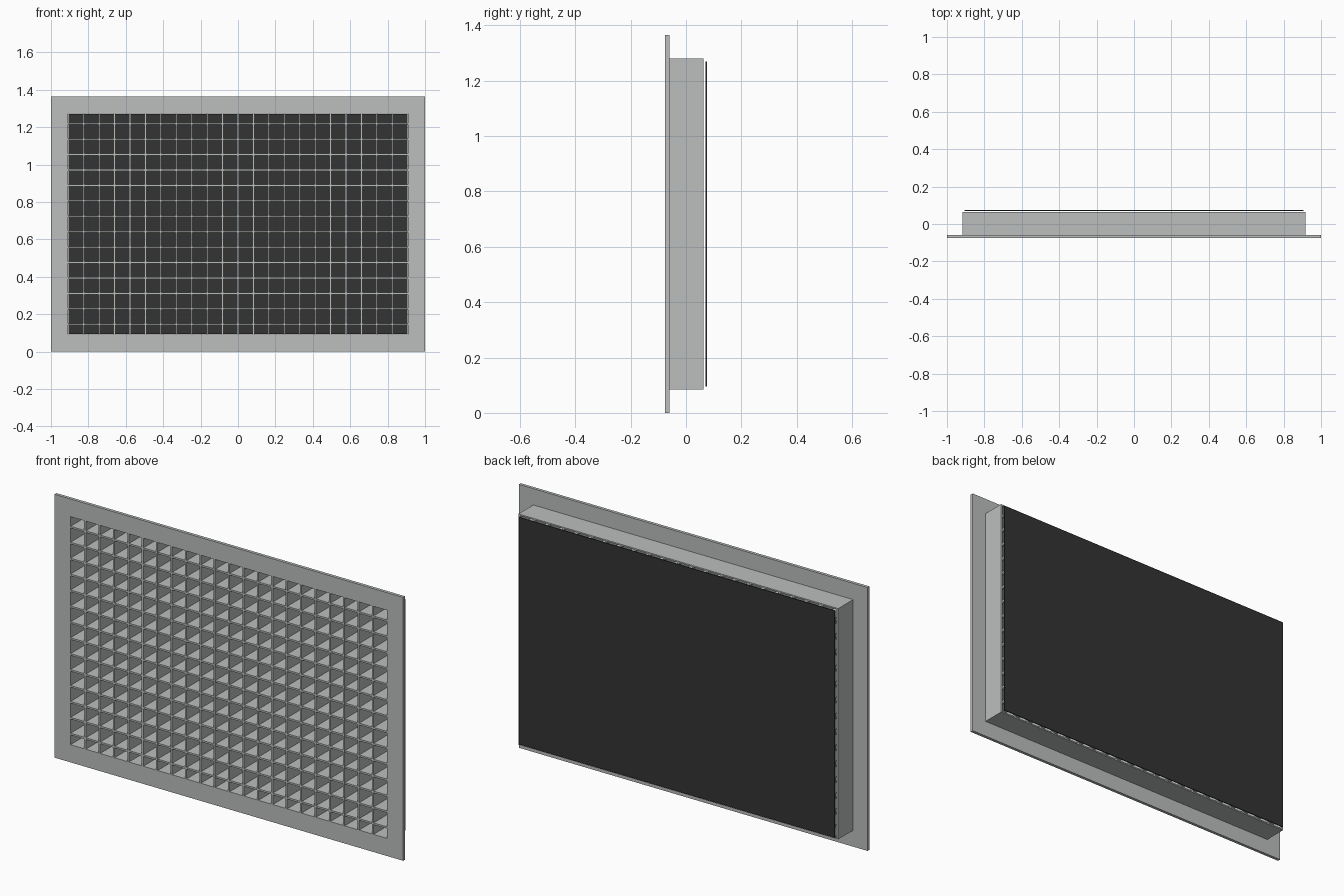
import bpy
import bmesh
from mathutils import Matrix, Vector

cube = bpy.data.objects.get("Cube")
if cube:
    bpy.data.objects.remove(cube, do_unlink=True)


def material(name, rgb):
    mat = bpy.data.materials.new(name)
    mat.use_nodes = True
    color = (*rgb, 1.0)
    mat.diffuse_color = color
    mat.node_tree.nodes["Principled BSDF"].inputs["Base Color"].default_value = color
    return mat


grey = material("light grey metal", (0.497, 0.521, 0.513))
black = material("dark filter", (0.033, 0.033, 0.033))

MID = 0.6825            # height of the grille centre
HALF_W, HALF_H = 0.908, 0.591   # opening half sizes
FRONT, PLATE_BACK, BACK = -0.075, -0.059, 0.063


def finish(bm, name, mat):
    bmesh.ops.recalc_face_normals(bm, faces=bm.faces)
    mesh = bpy.data.meshes.new(name)
    bm.to_mesh(mesh)
    bm.free()
    mesh.materials.append(mat)
    obj = bpy.data.objects.new(name, mesh)
    bpy.context.collection.objects.link(obj)
    return obj


def add_box(bm, x, z, half_w, half_h, y0, y1):
    place = Matrix.Translation((x, (y0 + y1) / 2, z))
    scale = Matrix.Diagonal((2 * half_w, y1 - y0, 2 * half_h, 1))
    bmesh.ops.create_cube(bm, size=1, matrix=place @ scale)


def ring(name, half_w, half_h, y0, y1, mat):
    """Rectangular frame around the opening, extruded from y0 to y1."""
    bm = bmesh.new()
    corners = [(-1, -1), (1, -1), (1, 1), (-1, 1)]
    outer, inner = [
        [bm.verts.new((sx * w, y0, MID + sz * h)) for sx, sz in corners]
        for w, h in ((half_w, half_h), (HALF_W, HALF_H))
    ]
    faces = []
    for i in range(4):
        j = (i + 1) % 4
        faces.append(bm.faces.new((outer[i], outer[j], inner[j], inner[i])))
    result = bmesh.ops.extrude_face_region(bm, geom=faces, use_keep_orig=True)
    moved = [g for g in result["geom"] if isinstance(g, bmesh.types.BMVert)]
    bmesh.ops.translate(bm, verts=moved, vec=Vector((0, y1 - y0, 0)))
    return finish(bm, name, mat)


# Front flange and the duct collar behind it
ring("front_flange", 1.0, MID, FRONT, PLATE_BACK, grey)
ring("duct_collar", 0.917, 0.598, PLATE_BACK, BACK, grey)

# Egg-crate core: crossing blades centred in the opening
PITCH, BLADE = 0.0825, 0.0045
bm = bmesh.new()
for i in range(-10, 11):
    add_box(bm, i * PITCH, MID, BLADE, HALF_H, FRONT, BACK)
finish(bm, "vertical_blades", grey)

bm = bmesh.new()
for i in range(14):
    add_box(bm, 0, MID + (i - 6.5) * PITCH, HALF_W, BLADE, FRONT + 0.0005, BACK - 0.0005)
finish(bm, "horizontal_blades", grey)

# Filter sheet standing just clear of the collar
bm = bmesh.new()
add_box(bm, 0, MID, 0.905, 0.588, 0.07, 0.075)
finish(bm, "filter_sheet", black)
